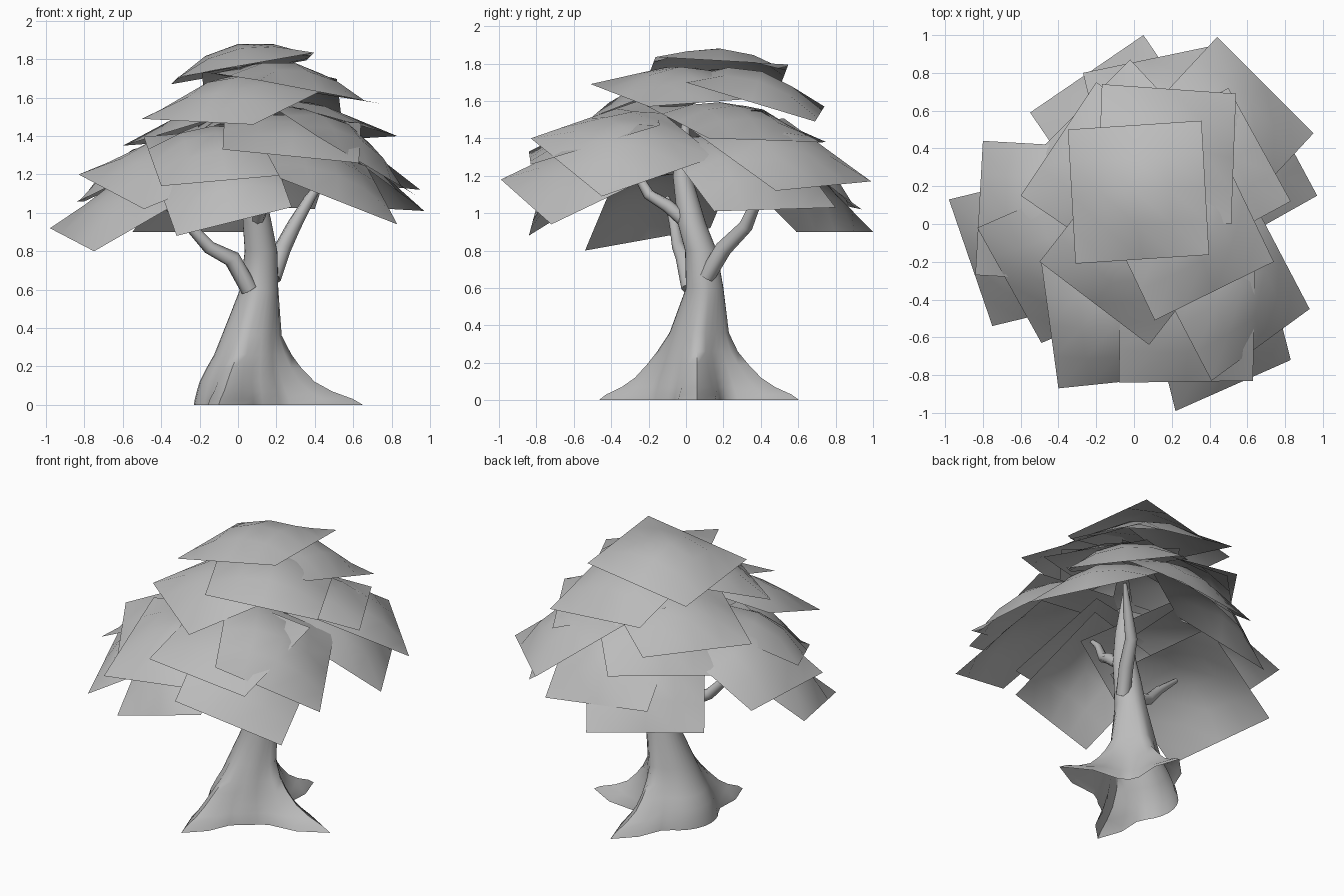
import bpy, bmesh, math
from mathutils import Vector

cube = bpy.data.objects.get("Cube")
if cube:
    bpy.data.objects.remove(cube, do_unlink=True)

# One plain grey for the whole tree
grey = bpy.data.materials.new("plain grey")
grey.use_nodes = True
grey.diffuse_color = (0.5, 0.5, 0.5, 1)
grey.node_tree.nodes["Principled BSDF"].inputs["Base Color"].default_value = (0.5, 0.5, 0.5, 1)


def finish(bm, name, angle):
    mesh = bpy.data.meshes.new(name)
    bm.to_mesh(mesh)
    bm.free()
    mesh.materials.append(grey)
    obj = bpy.data.objects.new(name, mesh)
    bpy.context.collection.objects.link(obj)
    bpy.ops.object.select_all(action='DESELECT')
    obj.select_set(True)
    bpy.context.view_layer.objects.active = obj
    bpy.ops.object.shade_smooth_by_angle(angle=math.radians(angle))
    return obj


def skin(bm, rings):
    """Join neighbouring rings with quads and close the far end."""
    sides = len(rings[0])
    for low, high in zip(rings, rings[1:]):
        for k in range(sides):
            n = (k + 1) % sides
            bm.faces.new((low[k], low[n], high[n], high[k]))
    bm.faces.new(rings[-1])


def branch(name, path, sides=8):
    """Tapered limb through (x, y, z, radius) points."""
    bm = bmesh.new()
    points = [Vector(p[:3]) for p in path]
    rings = []
    for i, centre in enumerate(points):
        along = points[min(i + 1, len(points) - 1)] - points[max(i - 1, 0)]
        turn = Vector((0, 0, 1)).rotation_difference(along)
        ring = []
        for k in range(sides):
            a = math.tau * k / sides
            ring.append(bm.verts.new(centre + turn @ Vector((math.cos(a), math.sin(a), 0)) * path[i][3]))
        rings.append(ring)
    skin(bm, rings)
    bm.faces.new(rings[0][::-1])
    return finish(bm, name, 50)


def rooted_trunk(name, rows, roots, sides=28):
    """Rows of (x, y, z, radius, root reach); roots are (side index, length)."""
    bm = bmesh.new()
    rings = []
    for x, y, z, radius, reach in rows:
        ring = []
        for k in range(sides):
            a = math.tau * k / sides
            r = radius
            for index, length in roots:
                facing = max(0, math.cos(a - math.tau * index / sides))
                r += reach * length * facing ** 24
            ring.append(bm.verts.new((x + r * math.cos(a), y + r * math.sin(a), z)))
        rings.append(ring)
    skin(bm, rings)
    return finish(bm, name, 60)


def leaf_card(name, p, q, slope, bulge=0.13, depth=0.72, cuts=4):
    """Domed square sheet: p-q is its outer edge, it rises inward by slope."""
    p, q = Vector(p), Vector(q)
    edge = q - p
    inward = Vector((-edge.y, edge.x, 0)).normalized()
    middle = (p + q) / 2
    if inward.dot(Vector((0.02, 0.08, 0)) - middle) < 0:
        inward.negate()
    s = math.radians(slope)
    inward = inward * math.cos(s) + Vector((0, 0, math.sin(s)))
    side = edge.normalized()
    inward = (inward - side * inward.dot(side)).normalized()
    normal = side.cross(inward)
    if normal.z < 0:
        normal.negate()
    bm = bmesh.new()
    grid = []
    for i in range(cuts + 1):
        u = i / cuts
        row = []
        for j in range(cuts + 1):
            v = j / cuts
            lift = bulge * 16 * u * (1 - u) * v * (1 - v)
            row.append(bm.verts.new(p + edge * u + inward * depth * v + normal * lift))
        grid.append(row)
    for i in range(cuts):
        for j in range(cuts):
            f = bm.faces.new((grid[i][j], grid[i + 1][j], grid[i + 1][j + 1], grid[i][j + 1]))
            f.normal_update()
            if f.normal.dot(normal) < 0:
                f.normal_flip()
    return finish(bm, name, 60)


# Trunk flaring into three roots: left, back and front
rooted_trunk("trunk_and_roots", [
    (.02, .06, 0, .25, 1), (.02, .06, .03, .245, .88), (.02, .06, .07, .235, .62),
    (.02, .06, .12, .22, .42), (.03, .06, .19, .195, .28), (.045, .06, .26, .17, .17),
    (.06, .07, .36, .145, .06), (.11, .1, .6, .1, 0), (.12, .08, .8, .085, 0),
    (.1, .03, .95, .075, 0), (.07, -.02, 1.2, .05, 0), (.06, 0, 1.5, .02, 0)],
    roots=((0, .38), (6, .31), (20, .29)))

# Branches
branch("right_branch", [(.06, .02, .6, .045), (-.03, -.01, .76, .045), (-.15, -.04, .82, .035),
                        (-.25, -.06, .93, .028), (-.42, -.1, 1.08, .015)])
branch("left_branch", [(.18, .11, .66, .045), (.23, .2, .81, .045), (.29, .32, .93, .038),
                       (.37, .38, 1.07, .028), (.46, .46, 1.2, .012)])
branch("front_branch", [(.09, .04, .92, .04), (.12, -.1, 1.04, .035), (.08, -.2, 1.1, .03),
                        (.06, -.27, 1.22, .022), (.05, -.35, 1.3, .012)])

# Foliage sheets, from the crown down: outer edge start, outer edge end, slope, bulge
crown = [
    ((-.35, .5, 1.67), (-.31, -.21, 1.71), 10),
    ((-.17, .74, 1.57), (.54, .69, 1.49), 17),
    ((.11, -.51, 1.69), (.74, -.2, 1.57), 4),
    ((-.5, -.2, 1.49), (.08, -.64, 1.46), 17),
    ((-.6, .15, 1.35), (-.2, .75, 1.38), 14),
    ((.83, .12, 1.4), (.5, .72, 1.38), 14, .1),
]
skirt = [
    ((-.55, .59, .9), (.05, 1, .9), 40),
    ((-.27, .8, 1.05), (.4, .94, 1.02), 35),
    ((.44, .99, 1.17), (.95, .48, 1.12), 28),
    ((.97, .15, 1.01), (.62, .8, 1.03), 33),
    ((.41, -.83, 1.4), (.93, -.45, 1.09), 21),
    ((.22, -.99, 1.18), (.83, -.72, .94), 28, .1),
    ((-.08, -.84, 1.33), (.63, -.83, 1.26), 17, .08),
    ((-.4, -.87, 1.14), (.28, -.8, 1.2), 21),
    ((-.32, -.84, .88), (.28, -.8, 1.03), 33),
    ((-.98, .13, .92), (-.75, -.54, .8), 30),
    ((-.8, .44, 1.06), (-.84, -.27, 1.06), 25),
    ((-.83, -.02, 1.2), (-.49, -.63, 1.02), 22),
    ((-.53, .36, 1.2), (-.02, .87, 1.25), 25),
]
for label, cards in (("crown_leaf", crown), ("skirt_leaf", skirt)):
    for n, (start, end, *shape) in enumerate(cards):
        leaf_card(f"{label}_{n + 1}", start, end, *shape)
